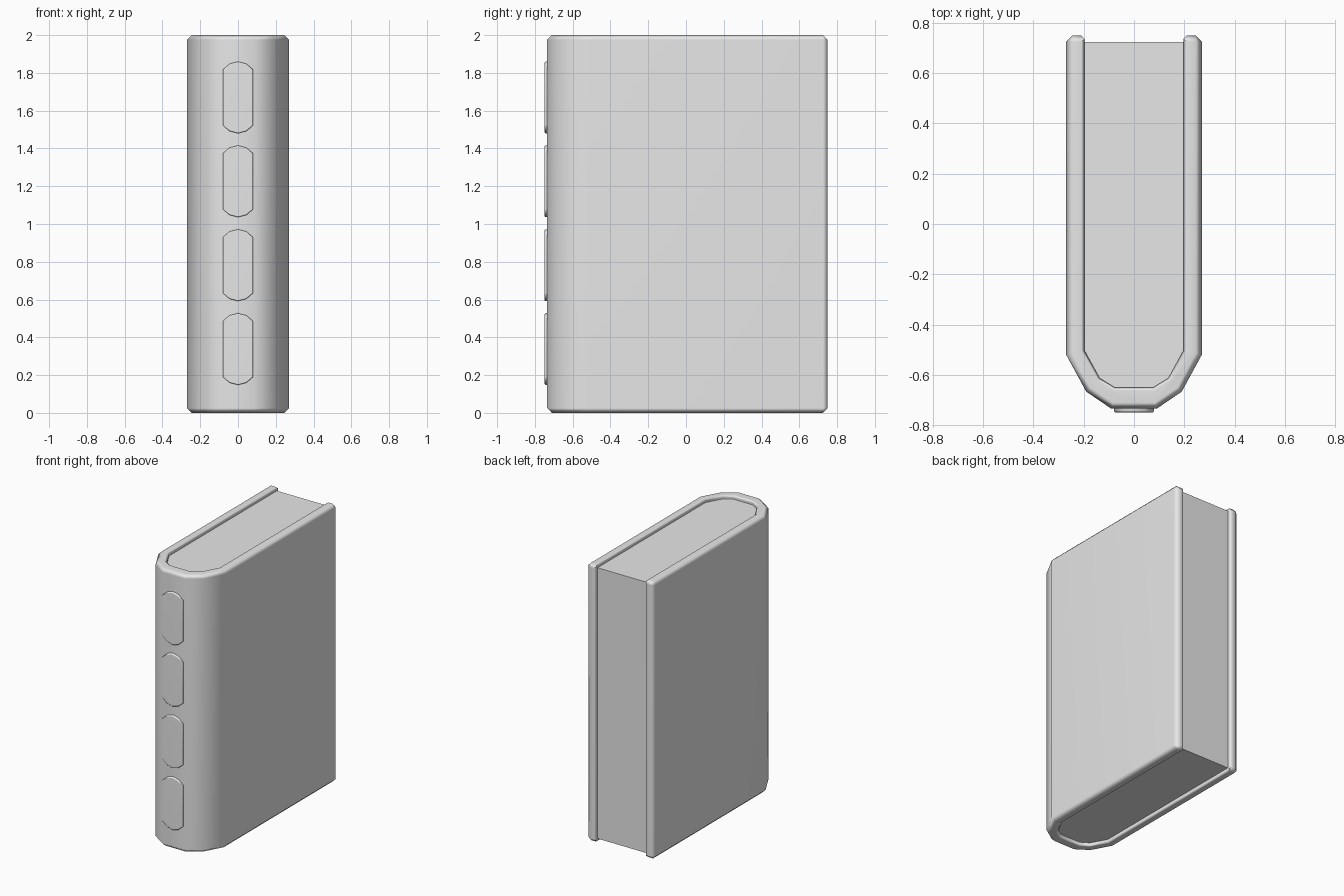
import bpy
import bmesh
import math
from mathutils import Vector

cube = bpy.data.objects.get("Cube")
if cube:
    bpy.data.objects.remove(cube, do_unlink=True)

grey = bpy.data.materials.new("plain_grey")
grey.use_nodes = True
grey.diffuse_color = (0.8, 0.8, 0.8, 1)
grey.node_tree.nodes["Principled BSDF"].inputs["Base Color"].default_value = (0.8, 0.8, 0.8, 1)


def mirrored(half):
    """Right half of an outline, followed back along its mirrored left half."""
    return half + [(-x, y) for x, y in reversed(half)]


def prism(name, points, direction, bevel=0.0, weight=None):
    """Extrude an outline of 3D points; weight(edge) sets its bevel strength."""
    bm = bmesh.new()
    base = bm.faces.new([bm.verts.new(p) for p in points])
    new = bmesh.ops.extrude_face_region(bm, geom=[base], use_keep_orig=True)
    moved = [g for g in new["geom"] if isinstance(g, bmesh.types.BMVert)]
    bmesh.ops.translate(bm, vec=direction, verts=moved)
    bmesh.ops.recalc_face_normals(bm, faces=bm.faces)
    if weight:
        layer = bm.edges.layers.float.new("bevel_weight_edge")
        for edge in bm.edges:
            edge[layer] = weight(edge)
    mesh = bpy.data.meshes.new(name)
    bm.to_mesh(mesh)
    bm.free()
    mesh.materials.append(grey)
    obj = bpy.data.objects.new(name, mesh)
    bpy.context.collection.objects.link(obj)
    bpy.ops.object.select_all(action="DESELECT")
    obj.select_set(True)
    bpy.context.view_layer.objects.active = obj
    if bevel:
        mod = obj.modifiers.new("soft_edges", "BEVEL")
        mod.width = bevel
        mod.segments = 1
        mod.limit_method = "WEIGHT"
        bpy.ops.object.modifier_apply(modifier=mod.name)
    bpy.ops.object.shade_smooth_by_angle(angle=math.radians(50))
    if bevel:
        normals = obj.modifiers.new("even_shading", "WEIGHTED_NORMAL")
        normals.keep_sharp = True
    return obj


# Cover: a thick U wrapped around the pages, with an angular rounded spine
outer = [(0.27, 0.75), (0.27, -0.52), (0.19, -0.667), (0.09, -0.735)]
inner = [(0.197, 0.75), (0.197, -0.503), (0.137, -0.613), (0.077, -0.65)]
outline = mirrored(outer) + mirrored(inner)[::-1]


def cover_weight(edge):
    if edge.calc_face_angle(0) < math.radians(45):
        return 0.0
    inside = all(any((v.co.xy - Vector(p)).length < 0.001 for p in mirrored(inner))
                 for v in edge.verts)
    return 0.5 if inside else 1.0


prism("cover", [(x, y, 0) for x, y in outline], (0, 0, 2), 0.025, cover_weight)

# Page block: fills the cover, set back slightly at top, bottom and rear
page_half = [(0.2, 0.725), (0.2, -0.503), (0.139, -0.616), (0.078, -0.655)]
prism("page_block", [(x, y, 0.025) for x, y in mirrored(page_half)], (0, 0, 1.95))

# Four raised spine panels with rounded ends
panel_half = [(0, 0.19), (0.045, 0.178), (0.08, 0.148),
              (0.08, -0.148), (0.045, -0.178), (0, -0.19)]
panel = panel_half + [(-x, z) for x, z in panel_half[-2:0:-1]]


def panel_weight(edge):
    return float(all(v.co.y < -0.745 for v in edge.verts))


for i in range(4):
    centre = 0.338 + i * 0.444
    prism(f"spine_panel_{i + 1}", [(x, -0.73, centre + z) for x, z in panel],
          (0, -0.02, 0), 0.006, panel_weight)
